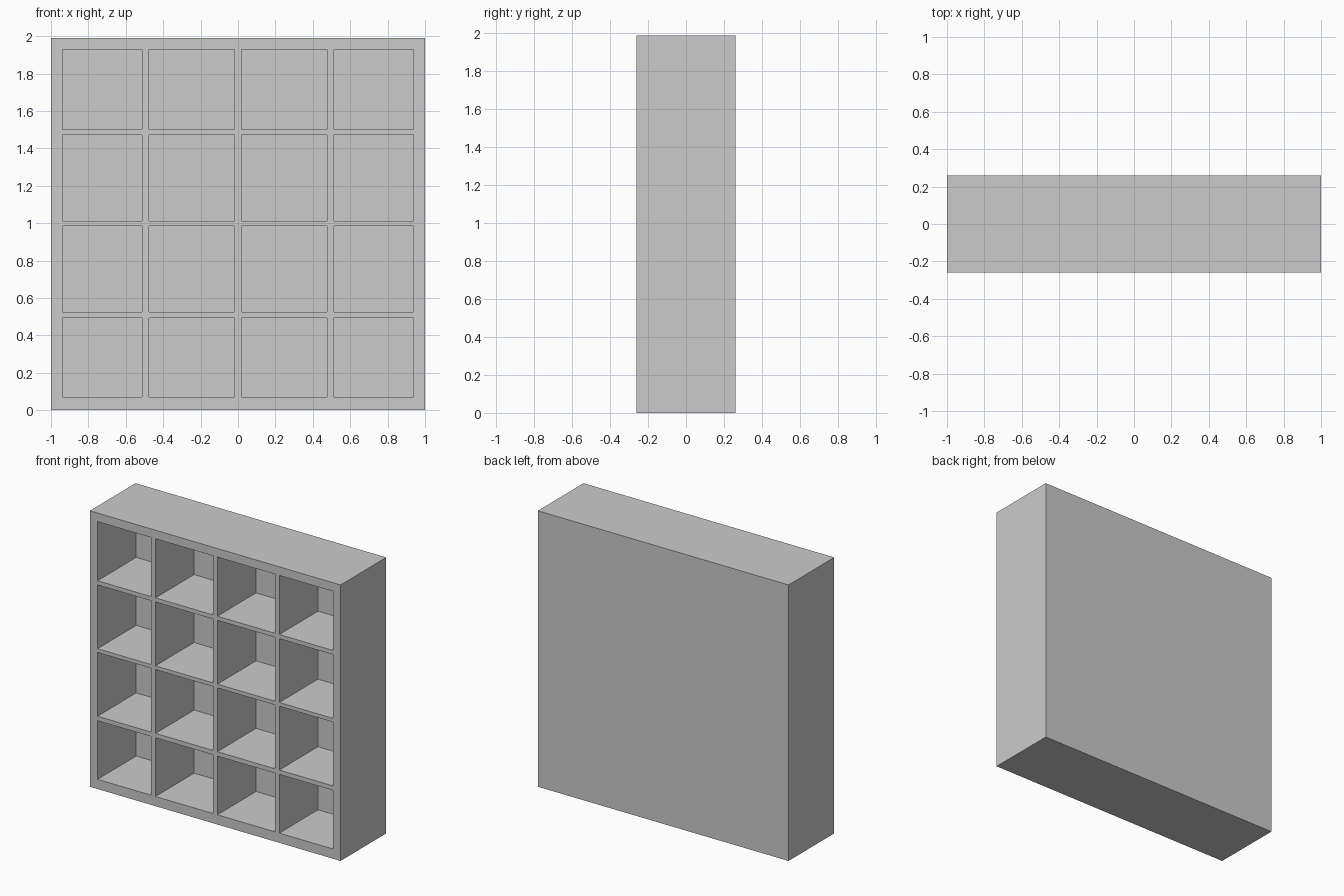
import bpy, bmesh

if "Cube" in bpy.data.objects:
    bpy.data.objects.remove(bpy.data.objects["Cube"])

FRONT, BACK, PANEL = -0.26, 0.26, 0.18   # panel front plane sits at PANEL

# Board edges: odd-numbered intervals in both directions are open cells
xs = [-1, -0.938, -0.512, -0.476, -0.018, 0.018, 0.476, 0.512, 0.938, 1]
zs = [0, 0.07, 0.493, 0.525, 0.985, 1.012, 1.472, 1.502, 1.928, 1.99]


def finish(bm, name):
    bmesh.ops.recalc_face_normals(bm, faces=bm.faces)
    mesh = bpy.data.meshes.new(name)
    bm.to_mesh(mesh)
    bm.free()
    obj = bpy.data.objects.new(name, mesh)
    bpy.context.collection.objects.link(obj)
    return obj


# Outer frame, dividers and shelves as one flush lattice
bm = bmesh.new()
grid = [[bm.verts.new((x, FRONT, z)) for z in zs] for x in xs]
for i in range(len(xs) - 1):
    for k in range(len(zs) - 1):
        if not (i % 2 and k % 2):
            bm.faces.new((grid[i][k], grid[i + 1][k], grid[i + 1][k + 1], grid[i][k + 1]))
front = bm.faces[:]
ext = bmesh.ops.extrude_face_region(bm, geom=front, use_keep_orig=True)
moved = [g for g in ext["geom"] if isinstance(g, bmesh.types.BMVert)]
bmesh.ops.translate(bm, verts=moved, vec=(0, PANEL - FRONT, 0))
finish(bm, "shelf_lattice")

# Back panel closing the cells
bm = bmesh.new()
bmesh.ops.create_cube(bm, size=1)
bmesh.ops.scale(bm, verts=bm.verts, vec=(2, BACK - PANEL, zs[-1]))
bmesh.ops.translate(bm, verts=bm.verts, vec=(0, (BACK + PANEL) / 2, zs[-1] / 2))
finish(bm, "back_panel")
